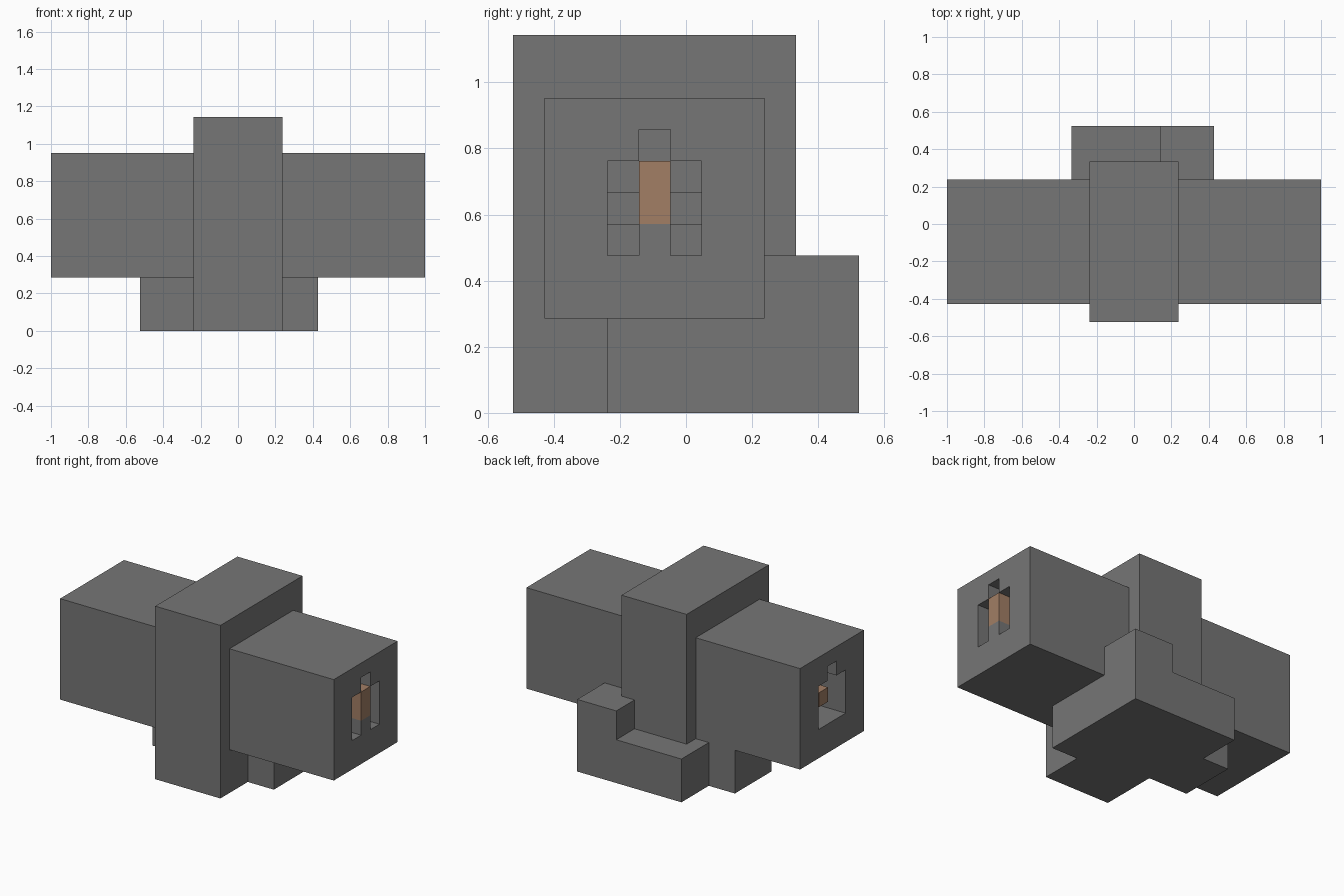
import bpy

cube = bpy.data.objects.get("Cube")
if cube:
    bpy.data.objects.remove(cube, do_unlink=True)

U = 2 / 21  # one block of the build grid


def material(name, rgb):
    mat = bpy.data.materials.new(name)
    mat.use_nodes = True
    color = (*rgb, 1)
    mat.diffuse_color = color
    mat.node_tree.nodes["Principled BSDF"].inputs["Base Color"].default_value = color
    return mat


GREY = material("stone_grey", (0.18, 0.18, 0.18))
ORANGE = material("clay_orange", (0.36, 0.21, 0.13))


def box(name, x, y, z, mat=GREY):
    """Box between (low, high) grid ranges on each axis."""
    ranges = (x, y, z)
    bpy.ops.mesh.primitive_cube_add(size=1, location=[(a + b) / 2 * U for a, b in ranges])
    obj = bpy.context.object
    obj.name = name
    obj.scale = [(b - a) * U for a, b in ranges]
    bpy.ops.object.transform_apply(location=False, rotation=False, scale=True)
    obj.data.materials.append(mat)
    return obj


def carve(target, x, y, z):
    """Cut a box-shaped recess out of the target."""
    cutter = box("recess_cutter", x, y, z)
    cutter.hide_render = True
    mod = target.modifiers.new("recess", "BOOLEAN")
    mod.operation = "DIFFERENCE"
    mod.solver = "EXACT"
    mod.object = cutter
    bpy.context.view_layer.objects.active = target
    bpy.ops.object.modifier_apply(modifier=mod.name)
    bpy.data.objects.remove(cutter, do_unlink=True)


END = 10.5
NEAR, MID, FAR = (-2.5, -1.5), (-1.5, -0.5), (-0.5, 0.5)

# Upright centre slab and the two arms
box("centre_slab", (-2.5, 2.5), (-5.5, 3.5), (0, 12))
left_arm = box("left_arm", (2.5, END), (-4.5, 2.5), (3, 10))
right_arm = box("right_arm", (-END, -2.5), (-4.5, 2.5), (3, 10))

# Feet and rear ledge
box("left_foot", (2.5, 4.5), (-2.5, 2.5), (0, 3))
box("right_foot", (-5.5, -2.5), (-1.5, 2.5), (0, 3))
box("rear_ledge", (-3.5, 1.5), (2.5, 5.5), (0, 3))
box("rear_post", (1.5, 4.5), (2.5, 5.5), (0, 5))

# Arched socket in the left arm, with a flush core on a short pillar
for column in (NEAR, FAR):
    carve(left_arm, (END - 1, END + 1), column, (5, 8))
    carve(left_arm, (END - 2, END + 1), column, (6, 7))
carve(left_arm, (END - 1, END + 1), MID, (6, 9))
box("left_core", (END - 1, END), MID, (6, 8), ORANGE)

# Open socket in the right arm, with a recessed core
carve(right_arm, (-END - 1, -END + 2), (-2.5, 0.5), (5, 8))
carve(right_arm, (-END - 1, -END + 1), MID, (7, 9))
box("right_core", (-END + 0.65, -END + 2), MID, (6, 7), ORANGE)
